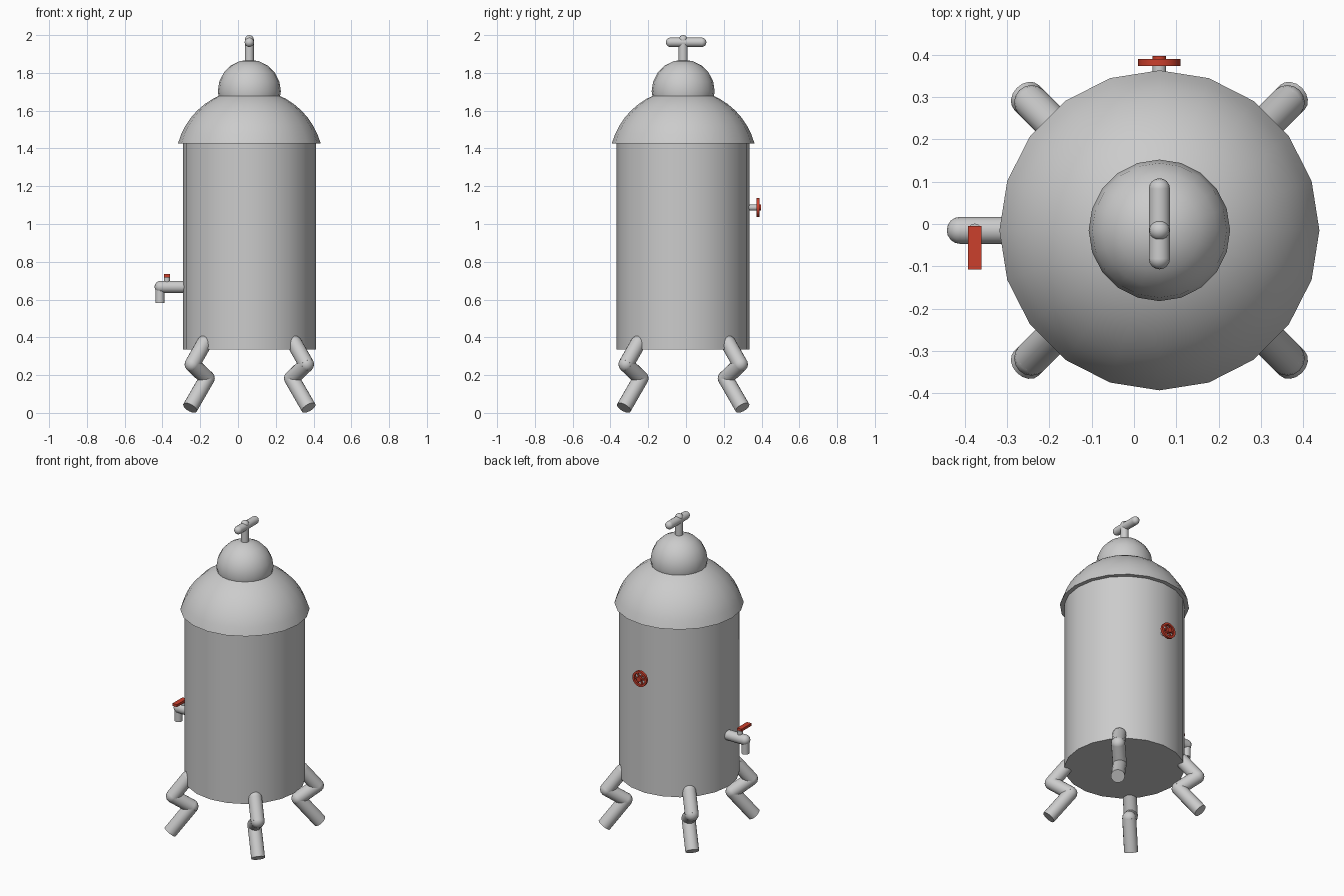
import bpy, bmesh, math
from mathutils import Vector, Matrix

if "Cube" in bpy.data.objects:
    bpy.data.objects.remove(bpy.data.objects["Cube"])

CX, CY = 0.06, -0.015          # vertical axis of the tank
red = bpy.data.materials.new("red_paint")
red.diffuse_color = (0.6, 0.05, 0.025, 1)
red.use_nodes = True
red.node_tree.nodes["Principled BSDF"].inputs["Base Color"].default_value = red.diffuse_color


def finish(bm, name, mat=None):
    bmesh.ops.recalc_face_normals(bm, faces=bm.faces)
    me = bpy.data.meshes.new(name)
    bm.to_mesh(me)
    bm.free()
    ob = bpy.data.objects.new(name, me)
    bpy.context.collection.objects.link(ob)
    if mat:
        me.materials.append(mat)
    bpy.ops.object.select_all(action='DESELECT')
    ob.select_set(True)
    bpy.context.view_layer.objects.active = ob
    bpy.ops.object.shade_smooth_by_angle(angle=math.radians(40))
    return ob


def rod(bm, a, b, r, n=16):
    a, b = Vector(a), Vector(b)
    m = Matrix.Translation((a + b) / 2) @ (b - a).to_track_quat('Z', 'Y').to_matrix().to_4x4()
    bmesh.ops.create_cone(bm, cap_ends=True, segments=n, radius1=r, radius2=r,
                          depth=(b - a).length, matrix=m)


def ball(bm, p, r, n=16):
    bmesh.ops.create_uvsphere(bm, u_segments=n, v_segments=n // 2, radius=r,
                              matrix=Matrix.Translation(p))


def box(bm, centre, size, turn=Matrix.Identity(4)):
    m = Matrix.Translation(centre) @ turn @ Matrix.Diagonal((*size, 1))
    bmesh.ops.create_cube(bm, size=1, matrix=m)


def lathe(name, profile, n=20, mat=None, loc=(CX, CY, 0), axis='Z'):
    bm = bmesh.new()
    vs = [bm.verts.new((r, 0, z)) for r, z in profile]
    es = [bm.edges.new(e) for e in zip(vs, vs[1:])]
    bmesh.ops.spin(bm, geom=vs + es, axis=(0, 0, 1), cent=(0, 0, 0),
                   angle=2 * math.pi, steps=n)
    bmesh.ops.remove_doubles(bm, verts=bm.verts, dist=1e-5)
    if axis == 'Y':
        bm.transform(Matrix.Rotation(-math.pi / 2, 4, 'X'))
    bm.transform(Matrix.Translation(loc))
    return finish(bm, name, mat)


# Tank body
lathe("tank_body", [(0, 0.335), (0.352, 0.335), (0.352, 1.44), (0, 1.44)])

# Overhanging lid: cap of a sphere
R, ZC = 0.392, 1.322
a0 = math.asin((1.427 - ZC) / R)
arc = [a0 + (math.pi / 2 - a0) * i / 10 for i in range(10)]
lathe("lid_dome", [(0, 1.427)] + [(R * math.cos(a), ZC + R * math.sin(a)) for a in arc]
      + [(0, ZC + R)])

# Upper small dome
bm = bmesh.new()
ball(bm, (CX, CY, 1.703), 0.167, 20)
finish(bm, "upper_dome")

# Top T handle
bm = bmesh.new()
rod(bm, (CX, CY, 1.84), (CX, CY, 1.975), 0.024)
ball(bm, (CX, CY, 1.976), 0.024)
ends = [(CX, CY + s * 0.1, 1.962) for s in (-0.8, 0.98)]
ends = [(CX, -0.082, 1.962), (CX, 0.083, 1.962)]
rod(bm, *ends, 0.025)
for e in ends:
    ball(bm, e, 0.025)
finish(bm, "top_handle")

# Zigzag legs on the diagonals
path = [(0.239, 0.368), (0.302, 0.257), (0.224, 0.183), (0.314, 0.027)]
for sx, front in ((-1, "left"), (1, "right")):
    for sy, side in ((-1, "front"), (1, "back")):
        bm = bmesh.new()
        pts = [(CX + sx * d, CY + sy * d, z) for d, z in path]
        for a, b in zip(pts, pts[1:]):
            rod(bm, a, b, 0.041)
        for p in pts[:-1]:
            ball(bm, p, 0.041)
        finish(bm, f"{side}_{front}_leg")

# Tap on the left side
bm = bmesh.new()
rod(bm, (-0.25, CY, 0.667), (-0.41, CY, 0.667), 0.032)
ball(bm, (-0.41, CY, 0.667), 0.032)
rod(bm, (-0.413, CY, 0.667), (-0.413, CY, 0.583), 0.024)
rod(bm, (-0.376, CY, 0.67), (-0.376, CY, 0.72), 0.016)
finish(bm, "tap")
bm = bmesh.new()
box(bm, (-0.376, -0.056, 0.726), (0.032, 0.102, 0.016))
finish(bm, "tap_lever", red)

# Valve on the back
VZ = 1.087
bm = bmesh.new()
rod(bm, (CX, 0.30, VZ), (CX, 0.378, VZ), 0.016)
finish(bm, "valve_stem")
lathe("valve_wheel_rim", [(0.037, -0.008), (0.05, -0.008), (0.05, 0.008),
                          (0.037, 0.008), (0.037, -0.008)],
      mat=red, loc=(CX, 0.381, VZ), axis='Y')
bm = bmesh.new()
rod(bm, (CX, 0.369, VZ), (CX, 0.397, VZ), 0.016)
for k in range(3):
    box(bm, (CX, 0.381, VZ), (0.08, 0.01, 0.009), Matrix.Rotation(k * math.pi / 3, 4, 'Y'))
finish(bm, "valve_wheel_spokes", red)
